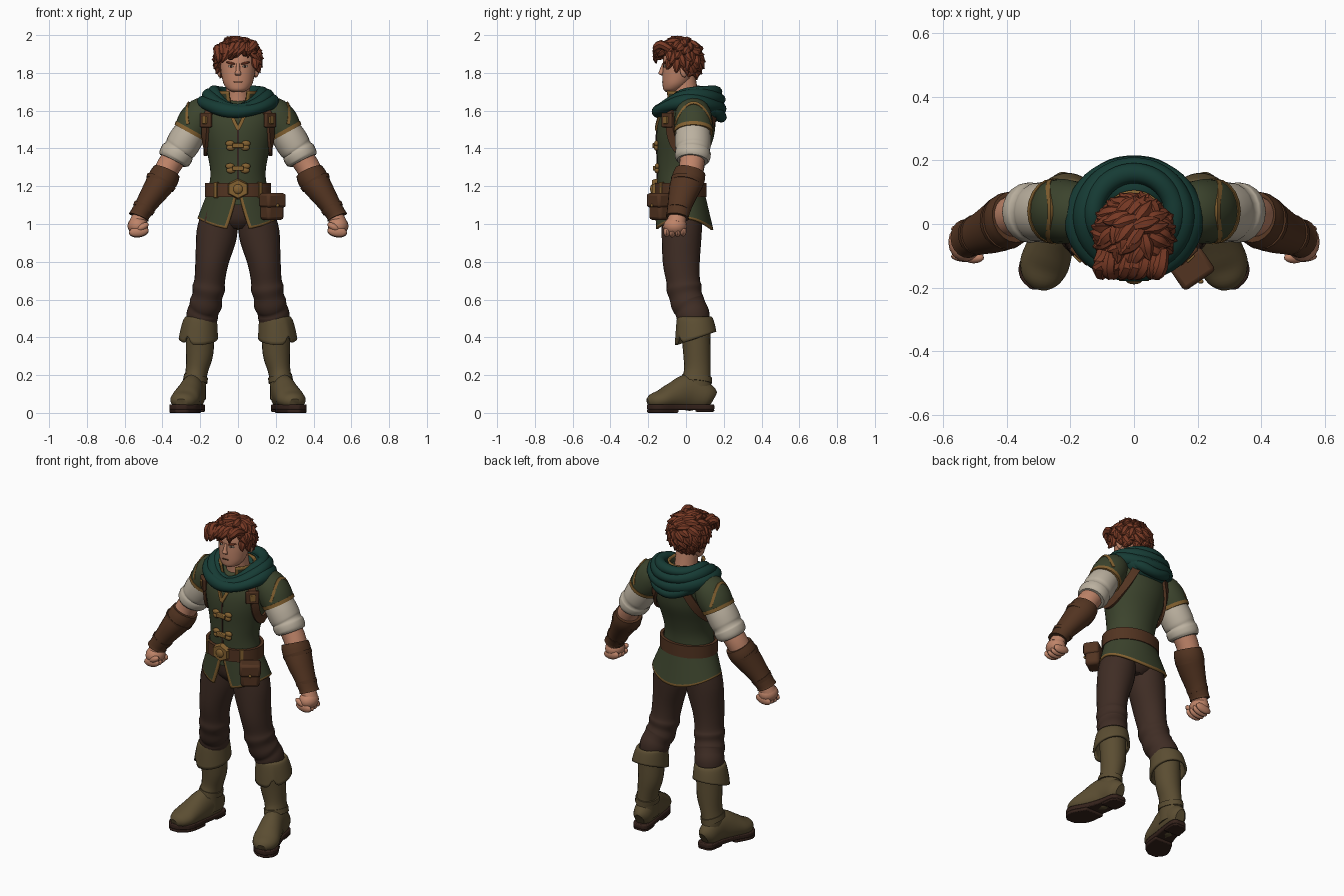
import bpy, bmesh, random
from math import sin, cos, pi, radians, sqrt
from mathutils import Vector, Matrix, Euler

random.seed(4)
if "Cube" in bpy.data.objects:
    bpy.data.objects.remove(bpy.data.objects["Cube"])
Y, Z = Vector((0, 1, 0)), Vector((0, 0, 1))
made = []


def colour(name, *rgb):
    m = bpy.data.materials.new(name)
    m.use_nodes = True
    m.diffuse_color = (*rgb, 1)
    m.node_tree.nodes["Principled BSDF"].inputs["Base Color"].default_value = (*rgb, 1)
    return m


skin = colour("skin", .52, .23, .14)
hair = colour("auburn hair", .185, .041, .018)
green = colour("vest green", .045, .057, .026)
teal = colour("scarf teal", .008, .044, .035)
gold = colour("gold trim", .23, .12, .03)
leather = colour("brown leather", .085, .034, .015)
cloth = colour("dark trousers", .05, .026, .018)
suede = colour("olive boots", .105, .075, .032)
linen = colour("cream linen", .5, .44, .35)
dark = colour("dark sole", .035, .016, .011)


def finish(name, bm, mats, mirror=False, thick=0, bevel=0):
    bmesh.ops.recalc_face_normals(bm, faces=bm.faces)
    me = bpy.data.meshes.new(name)
    bm.to_mesh(me)
    bm.free()
    ob = bpy.data.objects.new(name, me)
    bpy.context.collection.objects.link(ob)
    for m in mats if isinstance(mats, list) else [mats]:
        me.materials.append(m)
    if thick:
        ob.modifiers.new("thickness", "SOLIDIFY").thickness = thick
    if bevel:
        b = ob.modifiers.new("rounding", "BEVEL")
        b.width, b.segments = bevel, 2
    if mirror:
        ob.modifiers.new("mirror", "MIRROR")
    made.append(ob)


def spline(rows, k=4, closed=False):
    """Smooth interpolation through rows of numbers."""
    m, out = len(rows), []
    pick = lambda i: rows[i % m] if closed else rows[max(0, min(m - 1, i))]
    for i in range(m if closed else m - 1):
        for j in range(k):
            t = j / k
            out.append([b + .5 * t * (c - a + t * (2 * a - 5 * b + 4 * c - d + t * (3 * (b - c) + d - a)))
                        for a, b, c, d in zip(pick(i - 1), pick(i), pick(i + 1), pick(i + 2))])
    return out if closed else out + [list(rows[-1])]


def tubes(name, paths, mat, n=20, k=4, closed=False, flat=False, mirror=False):
    """Each path row is x, y, z and two radii."""
    bm = bmesh.new()
    for path in paths:
        rows = spline(path, k, closed)
        pts = [Vector(r[:3]) for r in rows]
        m = len(pts)
        up = Z if closed or abs((pts[-1] - pts[0]).normalized().y) > .7 else Y
        rings = []
        for i, (p, r) in enumerate(zip(pts, rows)):
            nxt, prv = (pts[(i + 1) % m], pts[i - 1]) if closed else (pts[min(i + 1, m - 1)], pts[max(i - 1, 0)])
            t = Z if flat else (nxt - prv).normalized()
            b = (up - t * t.dot(up)).normalized()
            a = b.cross(t)
            ra, rb = max(r[3], .002), max(r[4], .002)
            rings.append([bm.verts.new(p + a * ra * cos(2 * pi * j / n) + b * rb * sin(2 * pi * j / n)) for j in range(n)])
        for i in range(m if closed else m - 1):
            r, s = rings[i], rings[(i + 1) % m]
            for j in range(n):
                bm.faces.new((r[j], r[(j + 1) % n], s[(j + 1) % n], s[j]))
        if not closed:
            bm.faces.new(rings[0])
            bm.faces.new(rings[-1])
    finish(name, bm, mat, mirror)


def sheet(name, fn, nu, nv, mats, trim=lambda i, j: False, closed=False, thick=.012, mirror=False):
    """Grid surface from fn(u, v); trim picks the faces of the second colour."""
    bm = bmesh.new()
    g = [[bm.verts.new(fn(i / nu, j / nv)) for j in range(nv + 1)] for i in range(nu if closed else nu + 1)]
    for i in range(nu):
        a, b = g[i], g[(i + 1) % len(g)]
        for j in range(nv):
            bm.faces.new((a[j], b[j], b[j + 1], a[j + 1])).material_index = int(trim(i, j))
    finish(name, bm, mats, mirror, thick)


def strip(name, pts, width, thick, mat, closed=False, mirror=False):
    """Flat strap along (point, normal) pairs."""
    bm, rings, m = bmesh.new(), [], len(pts)
    for i, (p, nrm) in enumerate(pts):
        nxt, prv = (pts[(i + 1) % m][0], pts[i - 1][0]) if closed else (pts[min(i + 1, m - 1)][0], pts[max(i - 1, 0)][0])
        s = (nxt - prv).cross(nrm).normalized() * width / 2
        h = nrm * thick / 2
        rings.append([bm.verts.new(p + o) for o in (s + h, h - s, -s - h, s - h)])
    for i in range(m if closed else m - 1):
        r, q = rings[i], rings[(i + 1) % m]
        for j in range(4):
            bm.faces.new((r[j], r[(j + 1) % 4], q[(j + 1) % 4], q[j]))
    if not closed:
        bm.faces.new(rings[0])
        bm.faces.new(rings[-1])
    finish(name, bm, mat, mirror)


def solid(name, kind, spots, size, mat, rot=(0, 0, 0), mirror=False, bevel=0):
    """Balls, boxes or hexagons of one size at several spots."""
    bm = bmesh.new()
    for s in spots:
        mx = Matrix.LocRotScale(Vector(s), Euler(rot), Vector(size))
        if kind == "ball":
            bmesh.ops.create_uvsphere(bm, u_segments=16, v_segments=10, radius=1, matrix=mx)
        elif kind == "box":
            bmesh.ops.create_cube(bm, size=2, matrix=mx)
        else:
            bmesh.ops.create_cone(bm, segments=6, radius1=1, radius2=.85, depth=2, cap_ends=True, matrix=mx)
    finish(name, bm, mat, mirror, 0, bevel)


# Vest body, with a lookup for parts lying on it
FINE = spline([(0, -.03, 1.1, .172, .125), (0, -.03, 1.18, .157, .12), (0, -.03, 1.27, .146, .122),
               (0, -.02, 1.36, .16, .133), (0, -.005, 1.46, .186, .152), (0, .005, 1.54, .2, .152),
               (0, .02, 1.6, .195, .14), (0, .035, 1.645, .15, .112), (0, .04, 1.67, .085, .065)])
tubes("vest_body", [FINE], green, n=40, k=1, flat=True)


def on_body(z, a, off=.005):
    i = max(i for i, r in enumerate(FINE[:-1]) if r[2] <= z)
    lo, hi = FINE[i], FINE[i + 1]
    t = (z - lo[2]) / (hi[2] - lo[2])
    _, y, _, rx, ry = [p + (q - p) * t for p, q in zip(lo, hi)]
    nrm = Vector((sin(a) / rx, -cos(a) / ry, 0)).normalized()
    return Vector((rx * sin(a), y - ry * cos(a), z)) + nrm * off, nrm


# Split skirt of the vest with gold hem
def skirt(u, v):
    slit = .03 + .25 * v
    a = slit + u * 2 * (pi - slit)
    top, low = 1.16, 1.0 - .03 * cos(2 * a)
    return Vector(((.165 + .05 * v) * sin(a), -.03 + .02 * v - (.13 + .025 * v) * cos(a), top + (low - top) * v))


def collar(u, v):
    a = .5 + u * (2 * pi - 1)
    return Vector(((.075 + .018 * v) * sin(a), -.005 - (.085 + .015 * v) * cos(a), 1.62 + .085 * v))


sheet("vest_skirt", skirt, 72, 14, [green, gold], lambda i, j: j > 12 or i in (0, 71))
sheet("collar", collar, 32, 6, [green, gold], lambda i, j: j > 4 or i in (0, 31))

# Front fastenings, belt and buckle
strip("front_seam", [on_body(1.22 + .03 * i, 0, .001) for i in range(11)], .008, .006, dark)
strip("neckline_trim", [on_body(1.5 + .02 * i, .045 * i) for i in range(6)], .018, .012, gold, mirror=True)
for label, z in (("upper", 1.415), ("lower", 1.295)):
    y = on_body(z, 0)[0].y
    solid(label + "_clasp_wing", "ball", [(.042, y + .005, z + .011), (.038, y + .004, z - .011)], (.024, .013, .016), gold, mirror=True)
    solid(label + "_clasp_bar", "box", [(0, y - .006, z)], (.03, .011, .013), gold, bevel=.004)
strip("belt", [on_body(1.18, i * pi / 24, .01) for i in range(48)], .075, .018, leather, closed=True)
solid("belt_buckle", "hex", [(0, -.166, 1.185)], (.064, .056, .014), gold, rot=(pi / 2, 0, 0))
solid("buckle_stud", "ball", [(0, -.178, 1.185)], (.026, .012, .026), gold)
solid("belt_loop", "box", [on_body(1.18, .75, .014)[0]], (.011, .01, .042), gold, rot=(0, 0, .65), mirror=True, bevel=.003)

# Belt pouch on the left hip
turn = (0, 0, .6)
solid("pouch", "box", [(.18, -.136, 1.082)], (.054, .042, .062), leather, turn, bevel=.018)
solid("pouch_flap", "box", [(.183, -.141, 1.125)], (.06, .046, .038), leather, turn, bevel=.014)
solid("pouch_stud", "ball", [(.21, -.181, 1.098)], (.009, .007, .009), gold)

# Shoulder harness
path = spline([(1.63, .75), (1.55, .95), (1.45, 1.15), (1.39, 1.45), (1.39, 1.8), (1.45, 2.2), (1.53, 2.5), (1.63, 2.75)])
strip("harness_strap", [on_body(z, a, .008) for z, a in path], .046, .016, leather, mirror=True)
spot = on_body(1.55, .9, .018)[0]
solid("harness_buckle", "box", [spot], (.038, .01, .038), leather, (0, 0, .75), True, .006)
solid("harness_pin", "box", [spot + Vector((.008, -.008, 0))], (.016, .006, .02), gold, (0, 0, .75), True, .004)


# Draped scarf and hood
def loop(rx, ry, cy, front, side, back, r, h):
    rows = []
    for i in range(16):
        a = i * pi / 8
        mid = front if cos(a) > 0 else back
        slim = 1 - .2 * max(0, cos(a))
        rows.append((rx * sin(a), cy - ry * cos(a), side + (mid - side) * cos(a) ** 2, r * slim,
                     h * slim * (1 + .12 * sin(3 * a + rx * 50))))
    return rows


tubes("scarf", [loop(.178, .16, .012, 1.595, 1.645, 1.61, .042, .04),
                loop(.152, .15, .02, 1.605, 1.68, 1.66, .04, .036),
                loop(.128, .13, .03, 1.612, 1.7, 1.7, .032, .03)], teal, n=14, k=3, closed=True)
solid("hood", "ball", [(0, .118, 1.615)], (.16, .088, .085), teal)
tubes("hood_folds", [[(-.15, .1, 1.64, .02, .02), (-.09, .165, 1.59, .03, .03), (0, .186, 1.565, .028, .03),
                      (.09, .165, 1.59, .03, .03), (.15, .1, 1.64, .02, .02)]], teal, n=12)

# Arms: shoulder cap, sleeve, skin, bracer, fist
tubes("shoulder_cap", [[(.14, .03, 1.6, .075, .08), (.19, .037, 1.578, .093, .097), (.226, .04, 1.532, .098, .102),
                        (.255, .04, 1.485, .088, .1)]], green, mirror=True)
tubes("shoulder_trim", [[(.246, .04, 1.5, .094, .104), (.256, .04, 1.482, .092, .103)]], gold, k=1, mirror=True)


def cap_arc(t):
    out = Vector((.8 * cos(t), sin(t), .6 * cos(t))).normalized()
    return Vector((.18, .04, 1.578)) + out * .102 + Vector((.06, 0, -.09)) * sin(t) ** 2, out


strip("shoulder_seam_trim", [cap_arc(-1.15 + .115 * i) for i in range(21)], .016, .014, gold, mirror=True)
tubes("sleeve", [[(.23, .037, 1.52, .08, .09), (.272, .037, 1.455, .089, .095), (.3, .037, 1.41, .088, .094),
                  (.312, .037, 1.392, .083, .09), (.322, .036, 1.375, .09, .095), (.338, .036, 1.35, .087, .093),
                  (.346, .035, 1.335, .076, .082)]], linen, mirror=True)
tubes("elbow", [[(.3, .035, 1.4, .065, .068), (.365, .03, 1.31, .064, .066), (.41, .01, 1.22, .06, .065)]], skin, mirror=True)
tubes("bracer", [[(.378, .022, 1.278, .074, .082), (.396, .012, 1.24, .08, .088), (.435, -.01, 1.18, .071, .081),
                  (.482, -.03, 1.11, .058, .067), (.518, -.043, 1.052, .052, .06), (.526, -.046, 1.036, .056, .062)]], leather, mirror=True)
for label, p, r in (("upper", (.405, .006, 1.228), .084), ("lower", (.494, -.034, 1.092), .061)):
    tubes(label + "_bracer_band", [[(*p, r, r + .004), (p[0] + .01, p[1] - .004, p[2] - .018, r - .003, r)]], leather, k=1, mirror=True)
tubes("wrist", [[(.505, -.04, 1.07, .04, .045), (.535, -.052, 1.0, .044, .05)]], skin, mirror=True)
solid("fist", "ball", [(.53, -.057, .99)], (.055, .062, .05), skin, mirror=True)
solid("fingers", "ball", [(.525, -.102 + .029 * i, .957 + .003 * abs(i - 1)) for i in range(4)], (.052, .018, .028), skin, (0, .15, 0), True)
solid("thumb", "ball", [(.505, -.106, .985)], (.036, .018, .018), skin, (0, .5, 0), True)

# Trousers
tubes("hips", [[(0, -.02, .975, .06, .07), (0, -.02, 1.03, .15, .11), (0, -.025, 1.15, .155, .115)]], cloth, flat=True)
tubes("trouser_leg", [[(.095, -.02, 1.08, .09, .11), (.112, -.023, .95, .108, .106), (.138, -.025, .8, .088, .098),
                       (.15, -.015, .7, .081, .089), (.155, -.01, .66, .087, .094), (.162, -.002, .62, .08, .087),
                       (.17, .01, .58, .087, .09), (.18, .025, .55, .081, .086), (.19, .038, .51, .084, .088),
                       (.2, .05, .42, .07, .07)]], cloth, n=24, mirror=True)

# Boots: shaft, folded cuff, foot, sole
tubes("boot_shaft", [[(.2, .05, .45, .076, .078), (.203, .058, .32, .073, .073), (.217, .06, .23, .06, .07),
                      (.226, .055, .17, .058, .077), (.226, .055, .07, .056, .085)]], suede, mirror=True)
tubes("boot_foot", [[(.222, .142, .07, .028, .045), (.226, .11, .085, .053, .07), (.238, .02, .108, .062, .098),
                     (.264, -.07, .088, .073, .073), (.283, -.13, .07, .077, .053), (.294, -.175, .06, .06, .042),
                     (.3, -.199, .052, .03, .024)]], suede, mirror=True)
tubes("ankle_strap", [[(.222, .058, .195, .064, .08), (.227, .055, .165, .065, .083)]], suede, k=1, mirror=True)


def cuff(u, v):
    a = 2 * pi * u
    notch = .05 * max(0, 1 - abs(a - .6) / .25)
    low = .395 - .035 * cos(a) + notch
    w = v ** .6
    return Vector((.196 + .014 * w + (.082 + .022 * w) * sin(a), .045 + .006 * w - (.09 + .02 * w) * cos(a), .51 + (low - .51) * v))


sheet("boot_cuff", cuff, 48, 8, suede, closed=True, thick=.014, mirror=True)


def slab(name, rows, z0, z1):
    bm = bmesh.new()
    out = [(x + w, y) for x, y, w in rows] + [(x - w, y) for x, y, w in reversed(rows)]
    f = bm.faces.new([bm.verts.new((x, y, z0)) for x, y in out])
    up = bmesh.ops.extrude_face_region(bm, geom=[f])["geom"]
    bmesh.ops.translate(bm, verts=[v for v in up if isinstance(v, bmesh.types.BMVert)], vec=(0, 0, z1 - z0))
    finish(name, bm, dark, True, 0, .006)


SOLE = spline([(.222, .15, .028), (.225, .125, .05), (.234, .05, .054), (.256, -.04, .062),
               (.282, -.12, .078), (.292, -.17, .066), (.3, -.206, .025)], 3)
slab("boot_sole", SOLE, .016, .045)
slab("boot_heel", SOLE[:7], .006, .02)
slab("boot_tread", SOLE[9:], 0, .02)

# Head and face
tubes("neck", [[(0, .01, 1.58, .075, .085), (0, 0, 1.66, .066, .07), (0, -.015, 1.78, .062, .065)]], skin)
tubes("head", [[(0, -.075, 1.7, .03, .032), (0, -.07, 1.712, .054, .05), (0, -.055, 1.74, .075, .069),
                (0, -.042, 1.78, .086, .083), (0, -.035, 1.83, .093, .088), (0, -.03, 1.88, .092, .09),
                (0, -.028, 1.93, .075, .075), (0, -.025, 1.955, .04, .045)]], skin, n=28, flat=True)
tubes("nose", [[(0, -.116, 1.85, .009, .01), (0, -.127, 1.815, .011, .013), (0, -.132, 1.796, .017, .013),
                (0, -.12, 1.785, .012, .008)]], skin, n=12, flat=True)
solid("ear", "ball", [(.098, -.012, 1.81)], (.012, .02, .034), skin, (.15, 0, .3), True)
solid("eye", "ball", [(.037, -.1145, 1.835)], (.015, .005, .0055), linen, (0, 0, .35), True)
solid("iris", "ball", [(.036, -.118, 1.835)], (.006, .003, .006), dark, mirror=True)
solid("brow", "ball", [(.04, -.115, 1.852)], (.026, .007, .006), hair, (0, -.2, .35), True)
solid("mouth", "ball", [(0, -.1225, 1.752)], (.024, .004, .004), leather)

# Hair: cropped cap plus swept, tousled locks
centre, size = Vector((0, -.03, 1.868)), Vector((.104, .102, .107))
hairline = lambda p: p.z > 1.82 - .7 * p.y
bm = bmesh.new()
bmesh.ops.create_uvsphere(bm, u_segments=32, v_segments=20, radius=1, matrix=Matrix.LocRotScale(centre, None, size))
bmesh.ops.delete(bm, geom=[v for v in bm.verts if not hairline(v.co)], context="VERTS")
finish("hair_cap", bm, hair, thick=.01)
locks = []
for i in range(130):
    h = 1 - 2 * (i + .5) / 130
    r, a = sqrt(1 - h * h), i * 2.39996
    n = Vector((r * cos(a), r * sin(a), h))
    p = centre + n * size * .95
    if hairline(p):
        f = Vector((random.uniform(-.9, .6), random.uniform(-.7, .2) if h > .3 else .1, -.6))
        f = (f - n * f.dot(n)).normalized()
        pts = [(p - f * .02, .016), (p + f * .015 + n * .008, .024), (p + f * .045 + n * .014, .015), (p + f * .06 + n * .026, .002)]
        locks.append([(q.x, q.y, min(q.z, 1.997 - w), w, w) for q, w in pts])
for i in range(8):
    x, drop = .09 - .027 * i, .006 * i + random.uniform(-.012, .012)
    sway = random.uniform(-.045, -.005)
    locks.append([(x, -.085, 1.925, .02, .02), (x - .008, -.135, 1.95 - drop / 2, .025, .024),
                  (x + sway * .6, -.16, 1.925 - drop, .019, .017), (x + sway, -.158, 1.893 - drop, .003, .003)])
tubes("hair_locks", locks, hair, n=7, k=3)

# Smooth shading with crisp edges
bpy.ops.object.select_all(action="DESELECT")
for ob in made:
    ob.select_set(True)
bpy.context.view_layer.objects.active = made[0]
bpy.ops.object.shade_smooth_by_angle(angle=radians(40))
